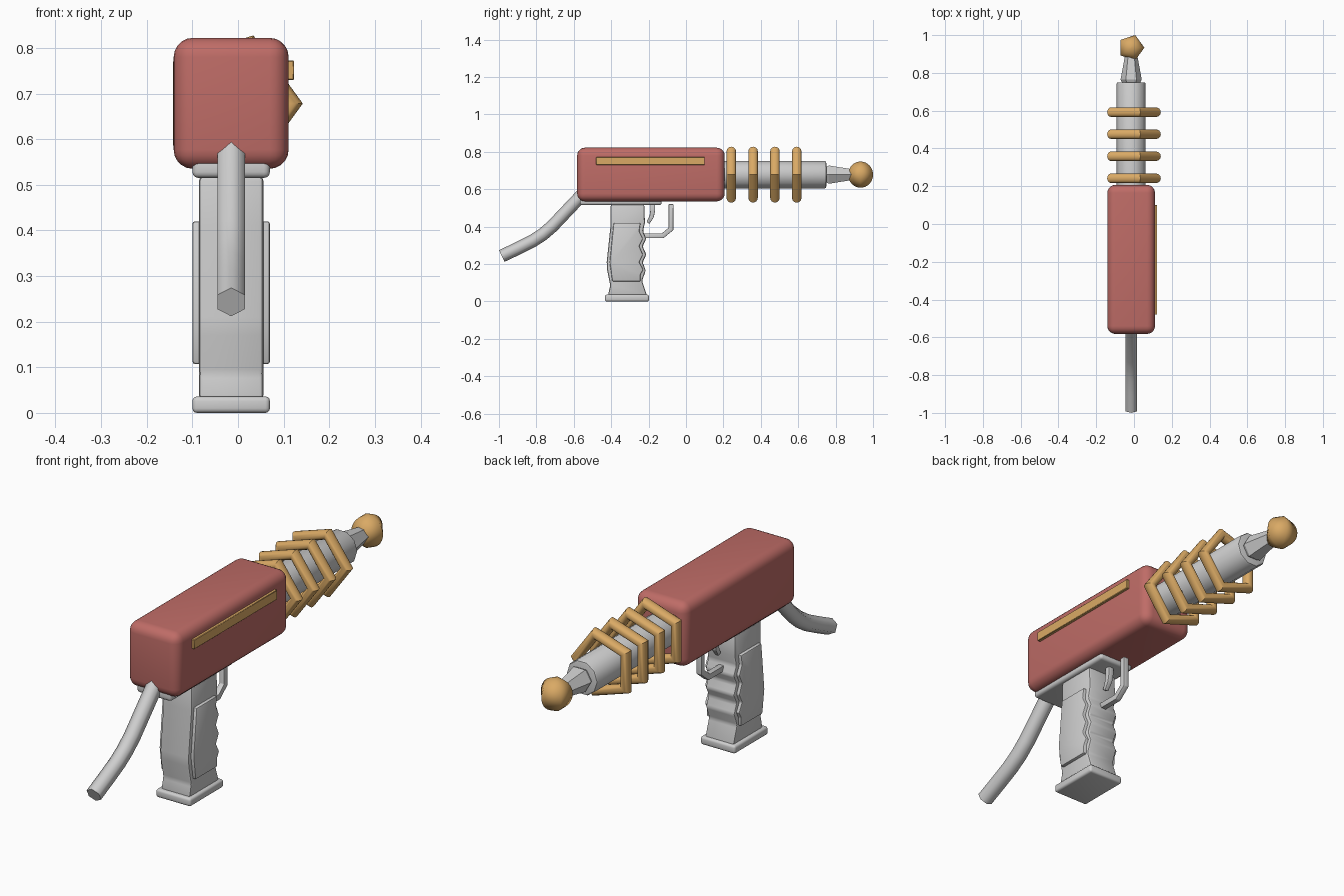
import bpy, bmesh, math
from mathutils import Vector

if "Cube" in bpy.data.objects:
    bpy.data.objects.remove(bpy.data.objects["Cube"])

CX, AXIS_Z = -0.015, 0.678          # centre plane and barrel axis height


def material(name, rgb):
    m = bpy.data.materials.new(name)
    m.diffuse_color = (*rgb, 1)
    m.use_nodes = True
    m.node_tree.nodes["Principled BSDF"].inputs["Base Color"].default_value = m.diffuse_color
    return m


RED = material("dull_red", (0.52, 0.150, 0.135))
GOLD = material("gold", (0.70, 0.40, 0.13))
GREY = material("light_grey", (0.62, 0.62, 0.62))


def finish(name, bm, mat, angle=40, bevel=0, segments=3):
    bmesh.ops.recalc_face_normals(bm, faces=bm.faces)
    if bevel:
        edges = [e for e in bm.edges if e.calc_face_angle(0) > 0.35]
        bmesh.ops.bevel(bm, geom=edges, offset=bevel, segments=segments,
                        profile=0.5, affect='EDGES', clamp_overlap=True)
    me = bpy.data.meshes.new(name)
    bm.to_mesh(me)
    bm.free()
    me.materials.append(mat)
    me.shade_smooth()
    me.set_sharp_from_angle(angle=math.radians(angle))
    ob = bpy.data.objects.new(name, me)
    bpy.context.collection.objects.link(ob)
    return ob


def box(name, x, y, z, mat, bevel, segments=3):
    """Bevelled box from (min, max) ranges."""
    bm = bmesh.new()
    bmesh.ops.create_cube(bm, size=1)
    for v in bm.verts:
        v.co = [(lo + hi) / 2 + c * (hi - lo) for c, (lo, hi) in zip(v.co, (x, y, z))]
    return finish(name, bm, mat, 40, bevel, segments)


def prism(name, profile, half, mat, bevel):
    """Side profile (y, z) extruded across x."""
    bm = bmesh.new()
    f = bm.faces.new([bm.verts.new((CX - half, y, z)) for y, z in profile])
    ext = bmesh.ops.extrude_face_region(bm, geom=[f])
    verts = [g for g in ext["geom"] if isinstance(g, bmesh.types.BMVert)]
    bmesh.ops.translate(bm, verts=verts, vec=(2 * half, 0, 0))
    return finish(name, bm, mat, 30, bevel, 2)


def sweep(name, path, sides, phase, mat, angle=40, bevel=0):
    """Polygon section swept along (y, z, radius) points."""
    bm = bmesh.new()
    pts = [Vector(p[:2]) for p in path]
    rings = []
    for i, (y, z, r) in enumerate(path):
        d0 = (pts[i] - pts[i - 1]).normalized() if i else None
        d1 = (pts[i + 1] - pts[i]).normalized() if i < len(pts) - 1 else None
        d0, d1 = d0 or d1, d1 or d0
        t = (d0 + d1).normalized()
        n = Vector((-t.y, t.x)) / max(0.5, t.dot(d0))
        ring = []
        for k in range(sides):
            a = math.radians(phase) + math.tau * k / sides
            b = r * math.sin(a)
            ring.append(bm.verts.new((CX + r * math.cos(a), y + n.x * b, z + n.y * b)))
        rings.append(ring)
    for p, q in zip(rings, rings[1:]):
        for k in range(sides):
            j = (k + 1) % sides
            bm.faces.new((p[k], p[j], q[j], q[k]))
    bm.faces.new(rings[0])
    bm.faces.new(rings[-1])
    return finish(name, bm, mat, angle, bevel, 2)


# Main body and side strip
box("body", (CX - 0.126, CX + 0.126), (-0.582, 0.207), (0.535, 0.822), RED, 0.042, 5)
box("side_strip", (0.10, 0.123), (-0.48, 0.10), (0.73, 0.772), GOLD, 0.002, 1)

# Barrel, tapered nozzle and ball tip
Z = AXIS_Z
sweep("barrel", [(0.203, Z, 0.077), (0.742, Z, 0.077), (0.748, Z, 0.074),
                 (0.75, Z, 0.066)], 10, 0, GREY, 42)
sweep("nozzle", [(0.745, Z, 0.046), (0.765, Z, 0.056), (0.90, Z, 0.031)], 6, 0, GREY, 25)
ball = [(0.9335, Z - 0.07 * math.cos(math.pi * i / 16),
         max(0.0005, 0.07 * math.sin(math.pi * i / 16))) for i in range(17)]
sweep("ball_tip", ball, 5, 0, GOLD, 120)

# Five-sided coil rings
for i in range(4):
    bpy.ops.mesh.primitive_torus_add(
        location=(CX, 0.242 + 0.1167 * i, Z), rotation=(math.pi / 2, 0, 0),
        major_segments=5, minor_segments=16, major_radius=0.132, minor_radius=0.025)
    ring = bpy.context.object
    ring.name = f"coil_ring_{i + 1}"
    ring.data.materials.append(GOLD)
    ring.data.shade_smooth()
    ring.data.set_sharp_from_angle(angle=math.radians(40))

# Rear cable
R = 0.0345
sweep("rear_cable", [(-0.985, 0.243, R), (-0.90, 0.283, R), (-0.82, 0.323, R), (-0.765, 0.359, R),
                     (-0.715, 0.402, R), (-0.57, 0.555, R), (-0.53, 0.60, R)],
      6, 30, GREY, 65)

# Mount plate, grip, grip panels and base
box("mount_plate", (CX - 0.085, CX + 0.085), (-0.568, -0.13), (0.515, 0.56), GREY, 0.013)
prism("grip", [(-0.403, 0.518), (-0.403, 0.41), (-0.424, 0.21), (-0.422, 0.17), (-0.405, 0.086),
               (-0.418, 0.03), (-0.208, 0.03), (-0.235, 0.11), (-0.215, 0.165),
               (-0.232, 0.21), (-0.212, 0.25), (-0.232, 0.295), (-0.212, 0.335),
               (-0.230, 0.375), (-0.220, 0.42), (-0.222, 0.518)], 0.071, GREY, 0.01)
prism("grip_panels", [(-0.387, 0.42), (-0.408, 0.21), (-0.394, 0.107), (-0.243, 0.107),
                      (-0.243, 0.145), (-0.228, 0.17), (-0.250, 0.21), (-0.230, 0.25),
                      (-0.250, 0.295), (-0.230, 0.335), (-0.250, 0.375), (-0.243, 0.42)],
      0.085, GREY, 0.006)
box("grip_base", (CX - 0.085, CX + 0.085), (-0.433, -0.198), (0.0, 0.036), GREY, 0.01)

# Trigger and guard
T = 0.018
sweep("trigger", [(-0.178, 0.53, T), (-0.178, 0.485, T), (-0.184, 0.452, T * 0.9),
                  (-0.203, 0.42, T * 0.7)], 4, 45, GREY, 40, 0.003)
sweep("trigger_guard", [(-0.235, 0.351, T), (-0.125, 0.351, T), (-0.080, 0.388, T),
                        (-0.080, 0.52, T)], 4, 45, GREY, 30, 0.003)
